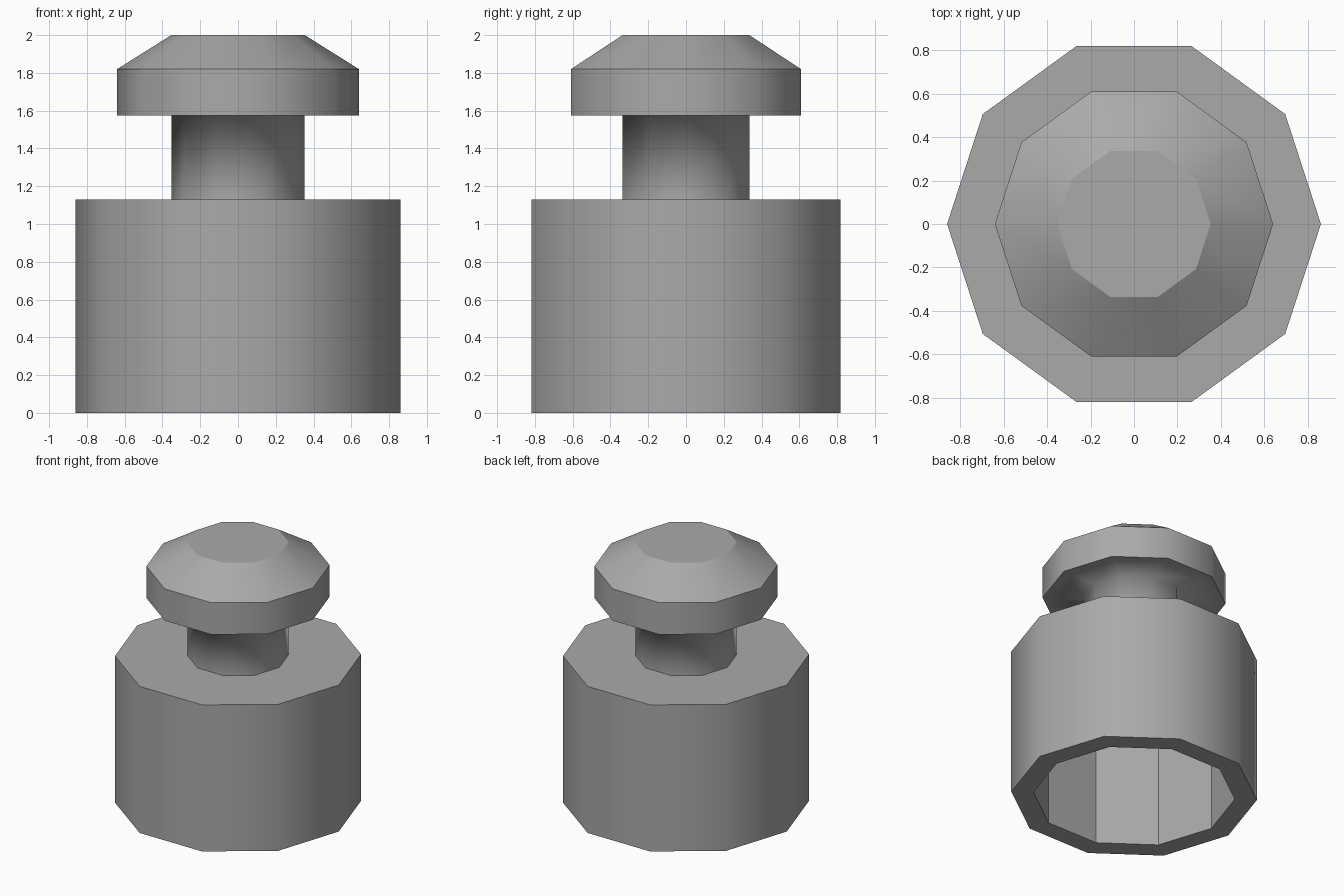
import bpy
import bmesh
from math import cos, sin, tau

SIDES = 10

cube = bpy.data.objects.get("Cube")
if cube:
    bpy.data.objects.remove(cube, do_unlink=True)

grey = bpy.data.materials.new("plain grey")
grey.use_nodes = True
colour = (0.4, 0.4, 0.4, 1)
grey.diffuse_color = colour
grey.node_tree.nodes["Principled BSDF"].inputs["Base Color"].default_value = colour


def lathe(name, profile, flat_bands=()):
    """Sweep (radius, height, sharp) points round z; cap an end when its radius is closed off."""
    bm = bmesh.new()
    rings = [[bm.verts.new((r * cos(tau * i / SIDES), r * sin(tau * i / SIDES), z))
              for i in range(SIDES)] for r, z, _ in profile]
    for band, (low, high) in enumerate(zip(rings, rings[1:])):
        for i in range(SIDES):
            j = (i + 1) % SIDES
            face = bm.faces.new((low[i], low[j], high[j], high[i]))
            face.smooth = band not in flat_bands
    bm.faces.new(rings[0][::-1])
    bm.faces.new(rings[-1])
    # Crease the marked rings so that caps and rims stay crisp
    for ring, (_, _, sharp) in zip(rings, profile):
        for i in range(SIDES):
            bm.edges.get((ring[i], ring[(i + 1) % SIDES])).smooth = not sharp
    bmesh.ops.recalc_face_normals(bm, faces=bm.faces)
    mesh = bpy.data.meshes.new(name)
    bm.to_mesh(mesh)
    bm.free()
    mesh.materials.append(grey)
    obj = bpy.data.objects.new(name, mesh)
    bpy.context.collection.objects.link(obj)
    return obj


# Hollow base, from the recess ceiling down, round the rim and up to the top
lathe("hollow_base", [
    (0.705, 0.97, True),
    (0.705, 0.0, True),
    (0.86, 0.0, True),
    (0.86, 1.13, True),
], flat_bands=(0, 1))

# Stem that flows smoothly into the underside of the bevelled head
lathe("stem_and_head", [
    (0.353, 1.13, True),
    (0.353, 1.575, False),
    (0.64, 1.575, True),
    (0.64, 1.82, True),
    (0.353, 2.0, True),
])
